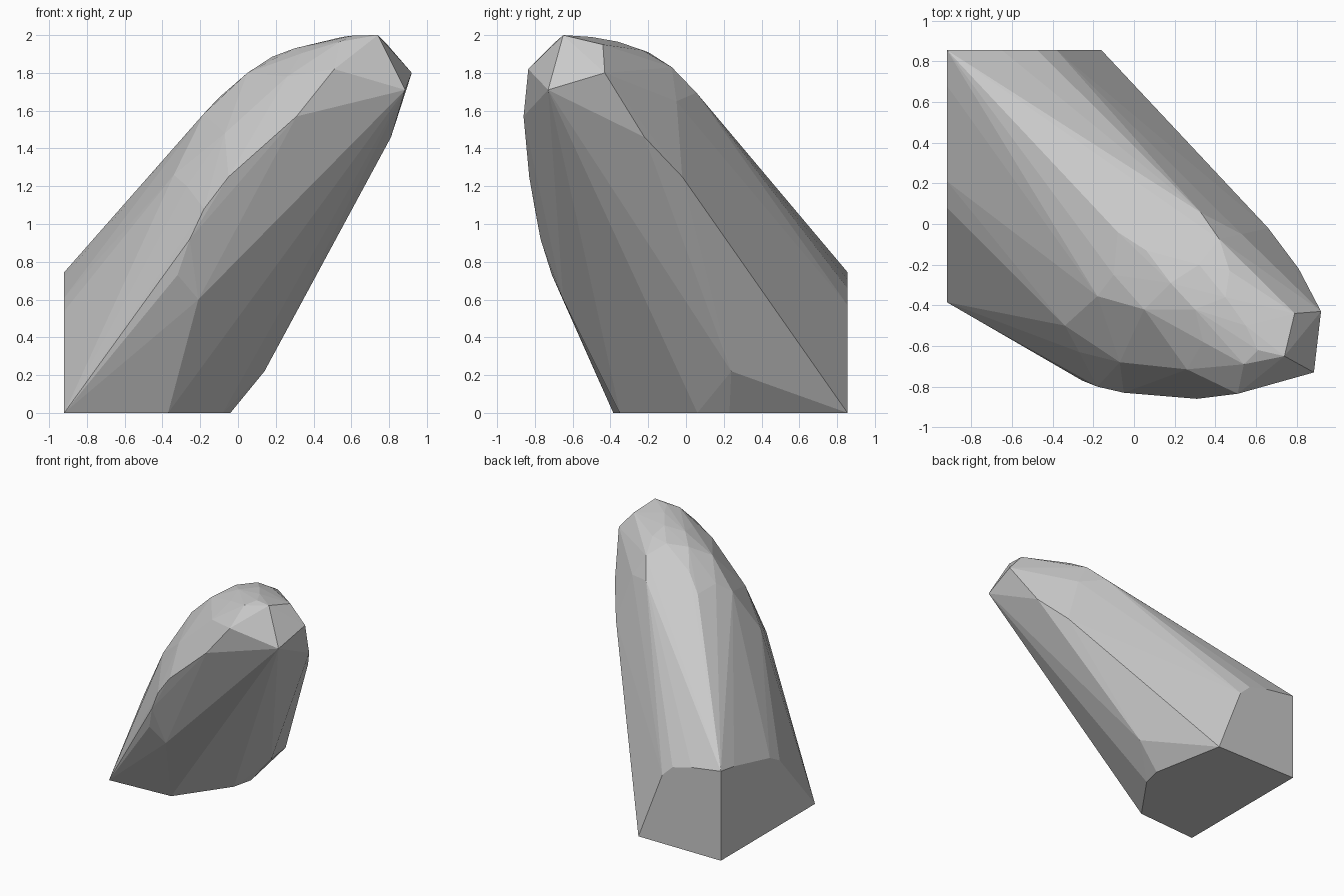
import bpy, bmesh

# Flat, faceted stone: a squared-off base corner leaning up to a rounded tip.
# Each profile below is one outline of the stone; a convex skin joins them.

# cut end faces: floor, left wall (x constant) and back wall (y constant)
floor = [(x, y, 0) for x, y in
         [(-.92, .855), (-.16, .855), (-.04, .23), (-.08, .06), (-.37, -.35), (-.92, -.385)]]
left_wall = [(-.92, y, z) for y, z in
             [(.855, .745), (.68, .72), (.21, .61), (.08, .54)]]
back_wall = [(x, .855, z) for x, z in
             [(-.65, .705), (-.475, .66), (-.38, .57)]]

# front rim, rising from the base to the tip
front_rim = [(-.21, -.65, .60), (-.32, -.71, .73), (-.255, -.77, .92), (-.18, -.80, 1.08),
             (-.05, -.83, 1.25), (.31, -.86, 1.57), (.51, -.835, 1.82)]

# right rim, on the under side
right_rim = [(.14, .24, .22), (.66, -.02, 1.25), (.81, -.22, 1.46),
             (.78, -.28, 1.63), (.53, -.05, 1.65)]

# rounded back of the stone, as three rails from the base to the tip
back_ridge = [(.33, .055, 1.695), (.42, -.075, 1.83), (.32, -.20, 1.91), (.47, -.23, 1.92),
              (.45, -.36, 1.965), (.55, -.50, 1.99)]
left_ridge = [(-.08, -.04, 1.655), (.06, -.13, 1.77), (-.10, -.25, 1.67),
              (.18, -.29, 1.885), (.30, -.42, 1.93)]
left_cheek = [(-.35, -.59, 1.06), (-.34, -.50, 1.26), (-.18, -.355, 1.585),
              (.05, -.42, 1.80), (.34, -.58, 1.905)]
front_cheek = [(-.27, -.63, 1.20), (-.07, -.68, 1.48), (.26, -.715, 1.78)]

# chipped tip
tip = [(.92, -.43, 1.80), (.885, -.73, 1.71), (.74, -.65, 2.0), (.61, -.62, 1.998),
       (.79, -.44, 1.95), (.54, -.69, 1.965)]

bm = bmesh.new()
for outline in (floor, left_wall, back_wall, front_rim, right_rim, back_ridge,
                left_ridge, left_cheek, front_cheek, tip):
    for p in outline:
        bm.verts.new(p)
bmesh.ops.convex_hull(bm, input=bm.verts[:])
loose = [v for v in bm.verts if not v.link_faces]
bmesh.ops.delete(bm, geom=loose, context='VERTS')
# merge the flat cut faces into single polygons
bmesh.ops.dissolve_limit(bm, angle_limit=.01, verts=bm.verts[:], edges=bm.edges[:])
bmesh.ops.recalc_face_normals(bm, faces=bm.faces[:])

mesh = bpy.data.meshes.new("stone")
bm.to_mesh(mesh)
bm.free()

grey = bpy.data.materials.new("stone grey")
grey.diffuse_color = (.59, .59, .59, 1)
mesh.materials.append(grey)

stone = bpy.data.objects.new("stone", mesh)
bpy.context.collection.objects.link(stone)
